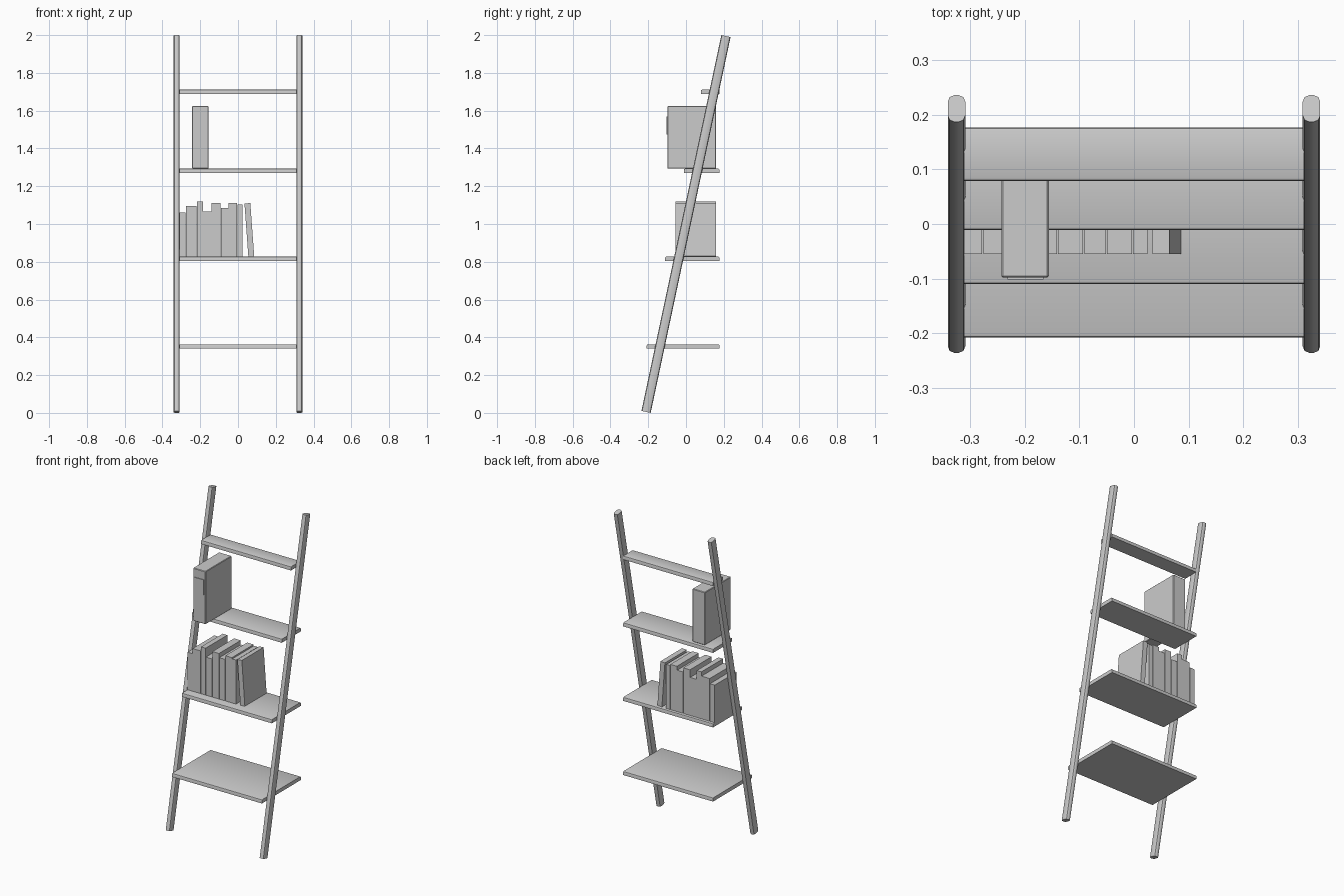
import bpy
import bmesh
import math
from mathutils import Matrix, Vector

cube = bpy.data.objects.get("Cube")
if cube:
    bpy.data.objects.remove(cube, do_unlink=True)

# One plain grey for everything
grey = bpy.data.materials.new("plain_grey")
grey.use_nodes = True
colour = (0.6, 0.6, 0.6, 1)
grey.diffuse_color = colour
grey.node_tree.nodes["Principled BSDF"].inputs["Base Color"].default_value = colour


def box(name, low, high, bevel=0, segments=2, pick=None, smooth=False):
    """Box between two corners; pick chooses which edges are bevelled."""
    low, high = Vector(low), Vector(high)
    bm = bmesh.new()
    bmesh.ops.create_cube(bm, size=1, matrix=Matrix.Diagonal((*(high - low), 1)))
    if bevel:
        edges = [e for e in bm.edges if pick is None or pick(e)]
        bmesh.ops.bevel(bm, geom=edges, offset=bevel, segments=segments,
                        profile=0.5, affect='EDGES')
    mesh = bpy.data.meshes.new(name)
    bm.to_mesh(mesh)
    bm.free()
    mesh.materials.append(grey)
    obj = bpy.data.objects.new(name, mesh)
    bpy.context.collection.objects.link(obj)
    obj.location = (low + high) / 2
    if smooth:
        bpy.ops.object.select_all(action='DESELECT')
        obj.select_set(True)
        bpy.context.view_layer.objects.active = obj
        bpy.ops.object.shade_smooth_by_angle(angle=math.radians(40))
    return obj


def lengthwise(edge):
    return abs(edge.verts[0].co.z - edge.verts[1].co.z) > 0.1


def long_top(edge):
    a, b = (v.co for v in edge.verts)
    return abs(a.x - b.x) > 0.1 and a.z > 0 and b.z > 0


# Leaning side poles
lean = math.radians(12)
width, depth = 0.032, 0.05
length = (2 - depth * math.sin(lean)) / math.cos(lean)
for side, x in (("left", 0.325), ("right", -0.325)):
    pole = box(side + "_pole",
               (x - width / 2, -depth / 2, 1 - length / 2),
               (x + width / 2, depth / 2, 1 + length / 2),
               bevel=0.012, pick=lengthwise, smooth=True)
    pole.rotation_euler.x = -lean

# Shelves: front edge and top height, deeper towards the floor
shelves = (("bottom", -0.208, 0.363), ("lower", -0.11, 0.827),
           ("upper", -0.011, 1.293), ("top", 0.079, 1.711))
for name, front, top in shelves:
    box(name + "_shelf", (-0.311, front, top - 0.023), (0.311, 0.177, top),
        bevel=0.006, pick=long_top, smooth=True)

# Upright books in a row: width and height
books = ((0.035, 0.235), (0.058, 0.267), (0.034, 0.293), (0.045, 0.238),
         (0.048, 0.285), (0.042, 0.259), (0.047, 0.283), (0.029, 0.275))
x = -0.312
for i, (w, h) in enumerate(books):
    box(f"book_{i + 1}", (x + 0.001, -0.055, 0.827),
        (x + w - 0.001, 0.16, 0.827 + h))
    x += w

# Last book leans against the row
leaning = box("leaning_book", (0.045, -0.055, 0.828), (0.076, 0.16, 1.11))
leaning.location.x = 0.06
leaning.rotation_euler.y = -math.radians(4.2)

# Box file with a spine label
box("box_file", (-0.243, -0.098, 1.293), (-0.156, 0.16, 1.624),
    bevel=0.003, segments=1)
box("spine_label", (-0.232, -0.102, 1.475), (-0.166, -0.097, 1.57))
